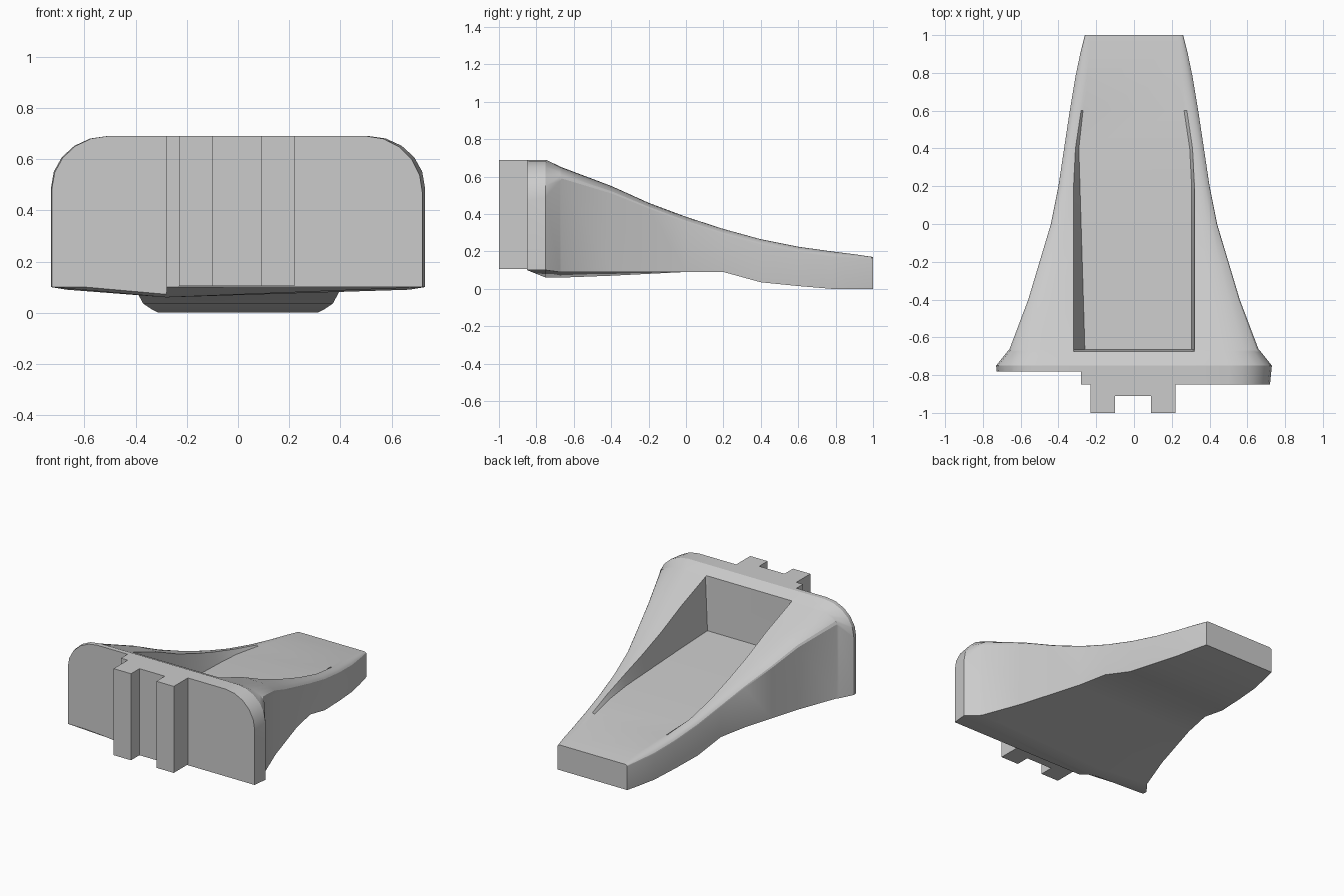
import bpy
import bmesh
import math

default_cube = bpy.data.objects.get("Cube")
if default_cube:
    bpy.data.objects.remove(default_cube, do_unlink=True)

grey = bpy.data.materials.new("plain_grey")
grey.use_nodes = True
grey_value = (0.6, 0.6, 0.6, 1)
grey.diffuse_color = grey_value
grey.node_tree.nodes["Principled BSDF"].inputs["Base Color"].default_value = grey_value


def make_object(name, rings, closed_caps=True):
    """Loft matching closed rings of points into a solid."""
    bm = bmesh.new()
    loops = [[bm.verts.new(point) for point in ring] for ring in rings]
    count = len(loops[0])
    for near, far in zip(loops, loops[1:]):
        for i in range(count):
            j = (i + 1) % count
            bm.faces.new((near[i], near[j], far[j], far[i]))
    if closed_caps:
        bm.faces.new(loops[0])
        bm.faces.new(reversed(loops[-1]))
    bmesh.ops.recalc_face_normals(bm, faces=bm.faces)
    mesh = bpy.data.meshes.new(name)
    bm.to_mesh(mesh)
    bm.free()
    mesh.materials.append(grey)
    obj = bpy.data.objects.new(name, mesh)
    bpy.context.collection.objects.link(obj)
    return obj


def extrude_up(name, outline, bottom, top):
    """Prism from a plan outline."""
    return make_object(name, [[(x, y, z) for x, y in outline] for z in (bottom, top)])


def body_ring(y, width, bottom, top, round_x, round_z, floor, bulge):
    """Cross-section of the body: rounded shoulders, sunken floor, bulged underside."""
    pocket = min(0.32, width - round_x - 0.01)
    shoulder = []
    for step in range(6):
        angle = math.radians(step * 18)
        shoulder.append((width - round_x * (1 - math.cos(angle)),
                         top - round_z * (1 - math.sin(angle))))
    half = [(width, bottom)] + shoulder + [(pocket, top)]
    floor_left = -min(pocket - 0.01, 0.28 + 0.03 * y)
    left = [(-x, z) for x, z in half] + [(floor_left, floor)]
    right = [(pocket - 0.015, floor)] + half[::-1]
    under = [(-0.28, bottom - bulge)] if width > 0.3 else [(-0.2, bottom)]
    return [(x, y, z) for x, z in left + right + under]


# Body stations: y, half width, bottom, top, shoulder width, shoulder drop, floor, bulge
stations = [
    (-0.85, 0.72, 0.1, 0.69, 0.22, 0.22, 0.69, 0),
    (-0.75, 0.73, 0.1, 0.69, 0.22, 0.2, 0.69, 0.04),
    (-0.675, 0.67, 0.09, 0.655, 0.2, 0.08, 0.655, 0.03),
    (-0.665, 0.66, 0.09, 0.65, 0.19, 0.06, 0.29, 0.03),
    (-0.4, 0.56, 0.09, 0.55, 0.14, 0.04, 0.28, 0.02),
    (-0.2, 0.5, 0.09, 0.46, 0.12, 0.03, 0.27, 0.01),
    (0, 0.44, 0.09, 0.385, 0.08, 0.03, 0.26, 0),
    (0.2, 0.4, 0.09, 0.32, 0.06, 0.03, 0.25, 0),
    (0.4, 0.37, 0.035, 0.265, 0.05, 0.03, 0.235, 0),
    (0.6, 0.34, 0.015, 0.225, 0.05, 0.03, 0.22, 0),
    (0.78, 0.31, 0, 0.2, 0.05, 0.03, 0.2, 0),
    (0.9, 0.285, 0, 0.185, 0.04, 0.02, 0.185, 0),
    (1, 0.26, 0, 0.17, 0.02, 0.01, 0.17, 0),
]
body = make_object("tapered_body", [body_ring(*station) for station in stations])

# Recess one side of the front wall
cutter = extrude_up("front_step_cutter",
                    [(-1, -1), (-0.28, -1), (-0.28, -0.78), (-1, -0.78)], -0.2, 1)
cutter.hide_render = True
cut = body.modifiers.new("front_step", 'BOOLEAN')
cut.operation = 'DIFFERENCE'
cut.solver = 'EXACT'
cut.object = cutter
bpy.context.view_layer.objects.active = body
body.select_set(True)
bpy.ops.object.modifier_apply(modifier=cut.name)
bpy.data.objects.remove(cutter, do_unlink=True)
bpy.ops.object.shade_smooth_by_angle(angle=math.radians(25))

# Two-pronged connector on the front wall
extrude_up("front_connector",
           [(-0.23, -0.84), (-0.23, -1), (-0.1, -1), (-0.1, -0.91),
            (0.09, -0.91), (0.09, -1), (0.22, -1), (0.22, -0.84)], 0.105, 0.69)
